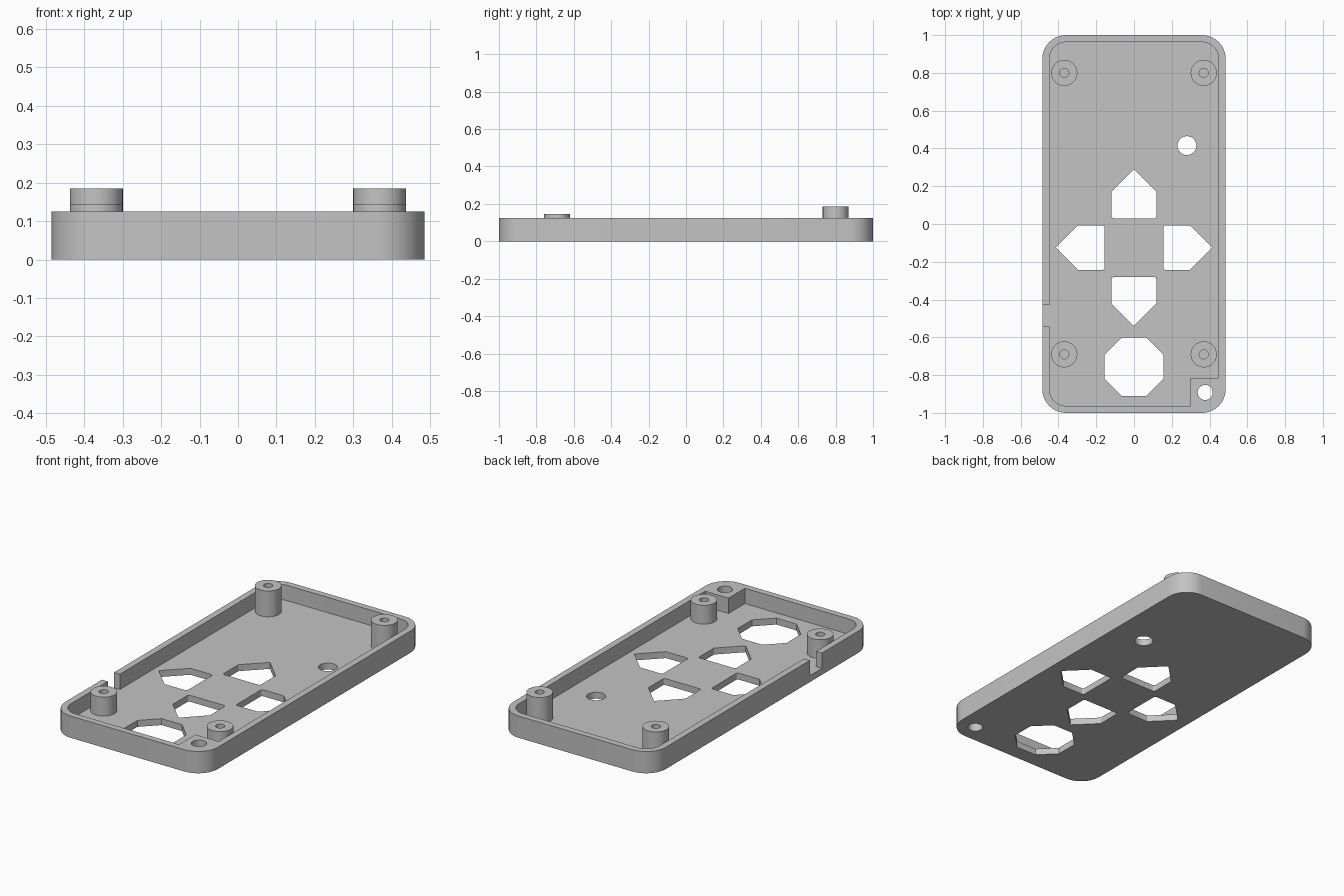
import bpy, bmesh, math
from mathutils import Vector, Matrix

cube = bpy.data.objects.get("Cube")
if cube:
    bpy.data.objects.remove(cube, do_unlink=True)

HALF_W, HALF_L, HEIGHT = 0.485, 1.0, 0.125
WALL, FLOOR = 0.037, 0.037
IN_W, IN_L = HALF_W - WALL, HALF_L - WALL

grey = bpy.data.materials.new("plain_grey")
grey.use_nodes = True
grey.diffuse_color = (0.55, 0.55, 0.55, 1)
grey.node_tree.nodes["Principled BSDF"].inputs["Base Color"].default_value = grey.diffuse_color


def rounded(corners, steps=10):
    """Outline of a polygon given as (x, y, fillet radius) corners."""
    out = []
    for i, (x, y, r) in enumerate(corners):
        p = Vector((x, y))
        if r == 0:
            out.append(p)
            continue
        a = (Vector(corners[i - 1][:2]) - p).normalized()
        b = (Vector(corners[(i + 1) % len(corners)][:2]) - p).normalized()
        half = a.angle(b) / 2
        centre = p + (a + b).normalized() * r / math.sin(half)
        start = p + a * r / math.tan(half) - centre
        end = p + b * r / math.tan(half) - centre
        sweep = start.angle_signed(end)
        for k in range(steps + 1):
            out.append(centre + Matrix.Rotation(-sweep * k / steps, 2) @ start)
    return out


def circle(x, y, r, n=40, turn=0.0):
    return [Vector((x + r * math.cos(turn + math.tau * k / n),
                    y + r * math.sin(turn + math.tau * k / n))) for k in range(n)]


def make_object(name, bm):
    bmesh.ops.recalc_face_normals(bm, faces=bm.faces)
    mesh = bpy.data.meshes.new(name)
    bm.to_mesh(mesh)
    bm.free()
    mesh.materials.append(grey)
    obj = bpy.data.objects.new(name, mesh)
    bpy.context.collection.objects.link(obj)
    return obj


def prism(name, outline, z0, z1):
    bm = bmesh.new()
    face = bm.faces.new([bm.verts.new((p.x, p.y, z0)) for p in outline])
    top = bmesh.ops.extrude_face_region(bm, geom=[face])["geom"]
    bmesh.ops.translate(bm, vec=(0, 0, z1 - z0),
                        verts=[v for v in top if isinstance(v, bmesh.types.BMVert)])
    return make_object(name, bm)


def select_only(obj):
    bpy.ops.object.select_all(action="DESELECT")
    obj.select_set(True)
    bpy.context.view_layer.objects.active = obj


def cut(target, outline, z0, z1):
    cutter = prism("cutter", outline, z0, z1)
    cutter.hide_render = True
    mod = target.modifiers.new("cut", "BOOLEAN")
    mod.operation, mod.solver, mod.object = "DIFFERENCE", "EXACT", cutter
    select_only(target)
    bpy.ops.object.modifier_apply(modifier=mod.name)
    bpy.data.objects.remove(cutter, do_unlink=True)


def finish(obj):
    select_only(obj)
    bpy.ops.object.shade_smooth_by_angle(angle=math.radians(30))


# Tray body with rounded corners
R = 0.125
shell = prism("case_shell", rounded([(-HALF_W, -HALF_L, R), (HALF_W, -HALF_L, R),
                                     (HALF_W, HALF_L, R), (-HALF_W, HALF_L, R)]), 0, HEIGHT)

# Cavity, leaving a solid block in the front left corner
r = R - WALL
cut(shell, rounded([(-IN_W, -IN_L, r), (0.30, -IN_L, 0), (0.30, -0.815, 0),
                    (IN_W, -0.815, 0), (IN_W, IN_L, r), (-IN_W, IN_L, r)]), FLOOR, 0.3)

# Four arrow openings around a common centre
arrow = rounded([(-0.118, 0.155, 0.012), (0.118, 0.155, 0.012), (0.118, 0.297, 0.005),
                 (0, 0.415, 0.005), (-0.118, 0.297, 0.005)], 4)
for k in range(4):
    turn = Matrix.Rotation(k * math.pi / 2, 2)
    cut(shell, [turn @ p + Vector((0, -0.125)) for p in arrow], -0.1, 0.08)

# Octagonal opening, indicator hole and corner block hole
cut(shell, circle(0, -0.755, 0.168, 8, math.pi / 8), -0.1, 0.08)
cut(shell, circle(0.28, 0.415, 0.05), -0.1, 0.08)
cut(shell, circle(0.377, -0.892, 0.04), -0.1, 0.3)

# Cable notch in the right wall
cut(shell, rounded([(-0.6, -0.54, 0), (-0.44, -0.54, 0),
                    (-0.44, -0.43, 0), (-0.6, -0.43, 0)]), FLOOR, 0.3)
finish(shell)


# Hollow screw posts: tall at the back, short at the front
def post(name, x, y, top):
    bm = bmesh.new()
    profile = [(0.024, FLOOR), (0.024, top), (0.069, top), (0.069, FLOOR)]
    verts = [bm.verts.new((rad, 0, z)) for rad, z in profile]
    edges = [bm.edges.new(pair) for pair in zip(verts, verts[1:])]
    bmesh.ops.spin(bm, geom=verts + edges, cent=(0, 0, 0), axis=(0, 0, 1),
                   angle=math.tau, steps=48)
    bmesh.ops.remove_doubles(bm, verts=bm.verts, dist=0.0005)
    obj = make_object(name, bm)
    obj.location = (x, y, 0)
    # Faces must point away from the solid ring
    top_face = max(obj.data.polygons, key=lambda f: f.center.z)
    if top_face.normal.z < 0:
        obj.data.flip_normals()
    finish(obj)


for side, x in (("left", 0.369), ("right", -0.369)):
    post("back_post_" + side, x, 0.8, 0.185)
    post("front_post_" + side, x, -0.69, 0.145)
